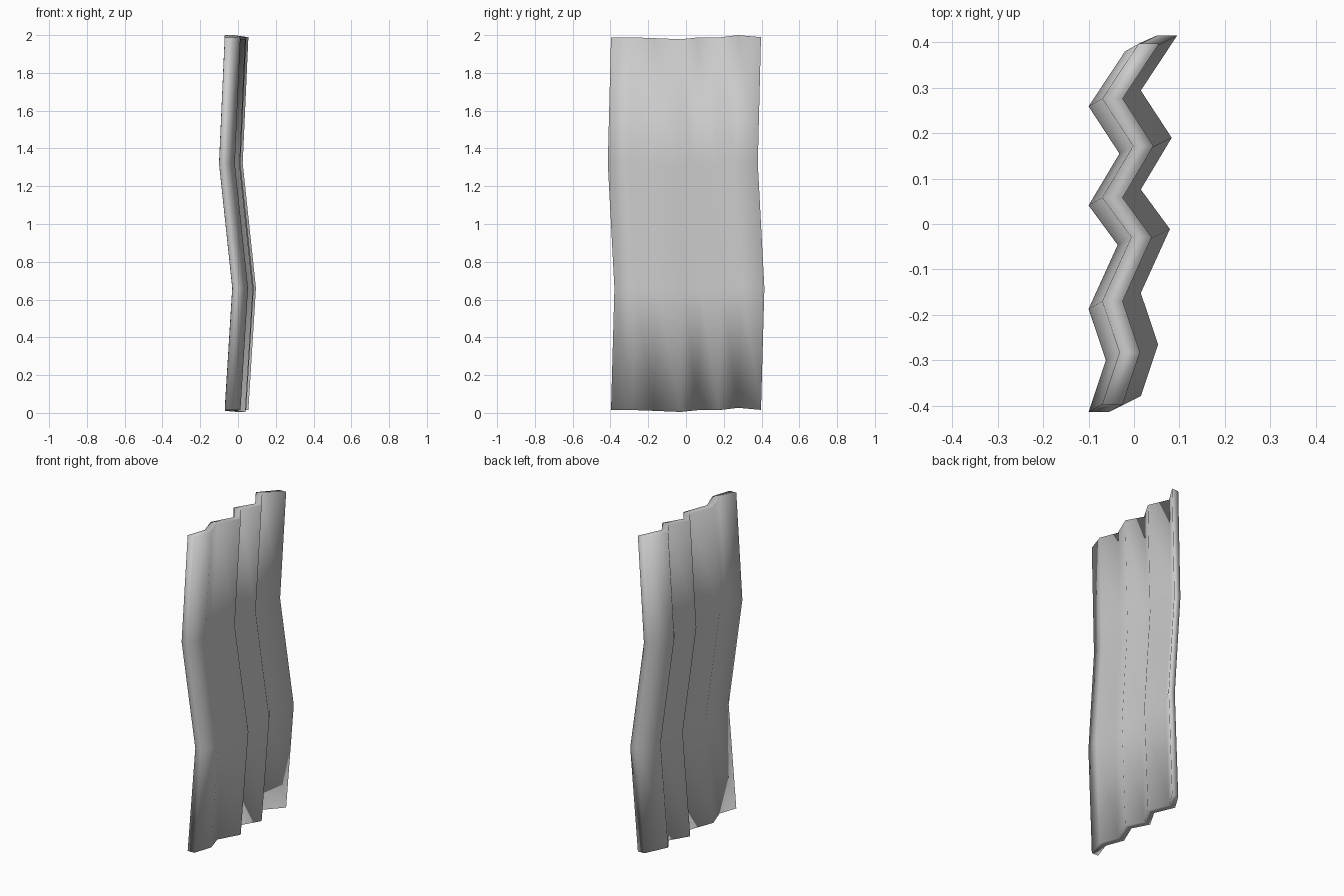
import bpy, bmesh

if "Cube" in bpy.data.objects:
    bpy.data.objects.remove(bpy.data.objects["Cube"])

# Zigzag fold line seen from above: (x of the left side, y, small z offset)
folds = [(-0.07, -0.397, 0.015), (-0.032, -0.283, 0.015), (-0.07, -0.17, 0.011),
         (-0.006, -0.029, 0.005), (-0.07, 0.058, 0.014), (-0.002, 0.172, 0.014),
         (-0.07, 0.276, 0.027), (0.01, 0.397, 0.016)]
# Sway of the cloth by height: (z, x shift, y shift)
rows = [(0.0, 0.0, 0.0), (0.645, 0.04, 0.018), (1.305, -0.03, -0.017), (1.973, 0.0, 0.0)]
THICK = 0.045

bm = bmesh.new()
# One closed outline ring per height
outline = [(x, y, d) for x, y, d in folds]
outline += [(x + THICK, y, d) for x, y, d in reversed(folds)]
rings = [[bm.verts.new((x + sx, y + sy, z + d)) for x, y, d in outline] for z, sx, sy in rows]
n = len(outline)

# Folded sides
for low, high in zip(rings, rings[1:]):
    for i in range(n):
        j = (i + 1) % n
        bm.faces.new((low[i], low[j], high[j], high[i]))

# Top and bottom hems
for ring in (rings[0], rings[-1]):
    for i in range(len(folds) - 1):
        bm.faces.new((ring[i], ring[i + 1], ring[n - 2 - i], ring[n - 1 - i]))

bmesh.ops.recalc_face_normals(bm, faces=bm.faces[:])
for f in bm.faces:
    f.smooth = True
mesh = bpy.data.meshes.new("curtain")
bm.to_mesh(mesh)
bm.free()
curtain = bpy.data.objects.new("curtain", mesh)
bpy.context.collection.objects.link(curtain)
